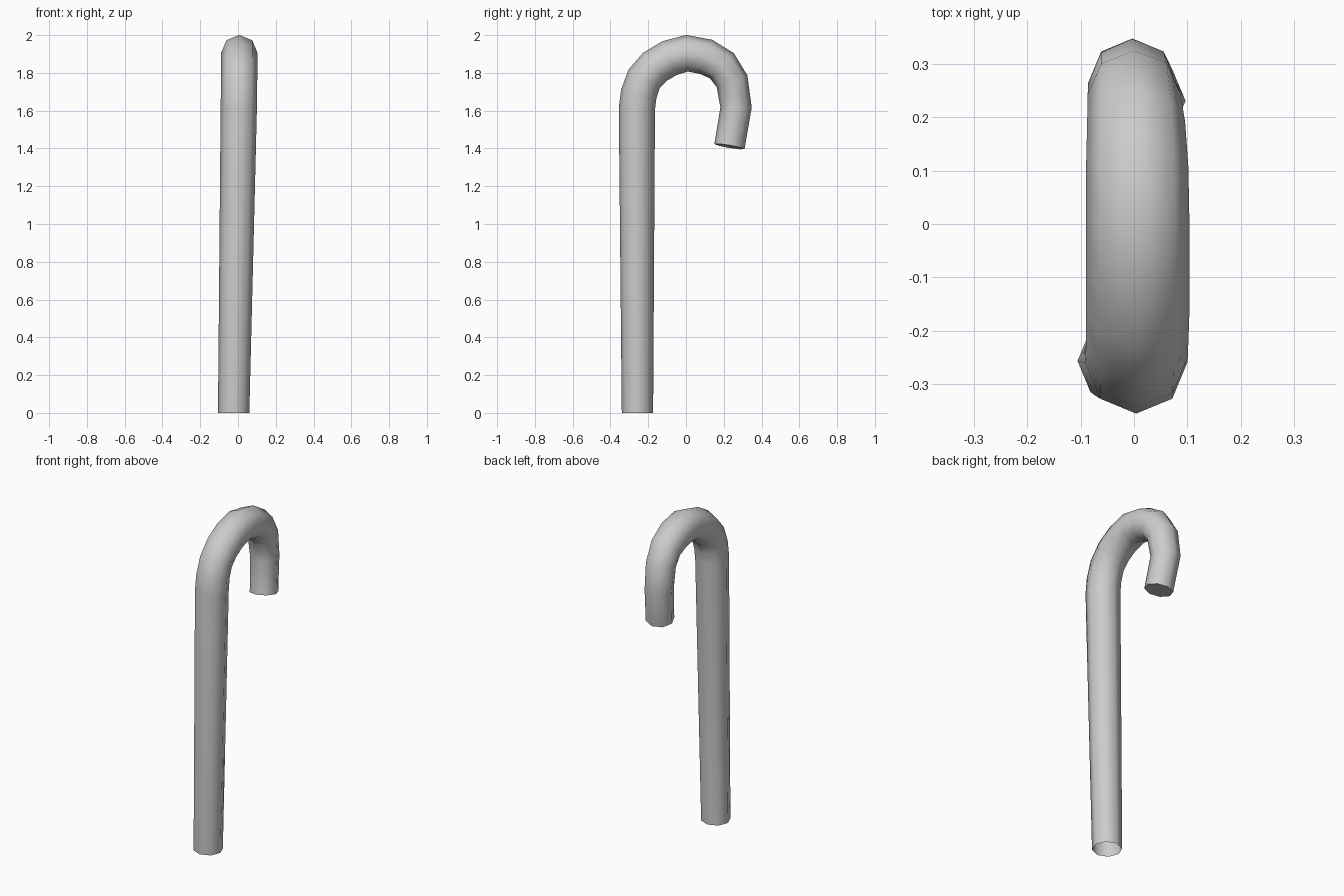
import bpy, bmesh, math
from mathutils import Vector

cube = bpy.data.objects.get("Cube")
if cube:
    bpy.data.objects.remove(cube, do_unlink=True)

SIDES = 8

# Centreline of the cane: x, y, z, radius
path = [
    (-0.023, -0.257, 0.0, 0.083),
    (0.004, -0.26, 1.61, 0.096),
    (0.005, -0.25, 1.69, 0.096),
    (0.006, -0.222, 1.768, 0.096),
    (0.007, -0.165, 1.832, 0.097),
    (0.007, -0.088, 1.878, 0.097),
    (0.007, 0.005, 1.904, 0.097),
    (0.006, 0.106, 1.885, 0.096),
    (0.004, 0.19, 1.838, 0.092),
    (0.0, 0.244, 1.755, 0.087),
    (-0.003, 0.265, 1.617, 0.083),
    (0.016, 0.23, 1.41, 0.081),
]

grey = bpy.data.materials.new("grey")
grey.use_nodes = True
colour = (0.6, 0.6, 0.6, 1)
grey.diffuse_color = colour
grey.node_tree.nodes["Principled BSDF"].inputs["Base Color"].default_value = colour

# Sweep an octagon along the centreline
points = [Vector(p[:3]) for p in path]
steps = [(b - a).normalized() for a, b in zip(points, points[1:])]
bm = bmesh.new()
rings = []
for i, (centre, p) in enumerate(zip(points, path)):
    if i == 0:
        tangent = Vector((0, 0, 1))
    else:
        tangent = (steps[i - 1] + steps[min(i, len(steps) - 1)]).normalized()
    outward = Vector((1, 0, 0)).cross(tangent).normalized()
    side = tangent.cross(outward)
    ring = []
    for k in range(SIDES):
        a = math.tau * k / SIDES
        ring.append(bm.verts.new(centre + p[3] * (math.cos(a) * side + math.sin(a) * outward)))
    rings.append(ring)

for lower, upper in zip(rings, rings[1:]):
    for k in range(SIDES):
        n = (k + 1) % SIDES
        bm.faces.new((lower[k], lower[n], upper[n], upper[k]))

# Closed hook tip; the foot stays an open tube
bm.faces.new(rings[-1])
bmesh.ops.recalc_face_normals(bm, faces=bm.faces)

mesh = bpy.data.meshes.new("cane")
bm.to_mesh(mesh)
bm.free()
mesh.materials.append(grey)
cane = bpy.data.objects.new("cane", mesh)
bpy.context.collection.objects.link(cane)

bpy.ops.object.select_all(action='DESELECT')
cane.select_set(True)
bpy.context.view_layer.objects.active = cane
bpy.ops.object.shade_smooth_by_angle(angle=math.radians(60))
